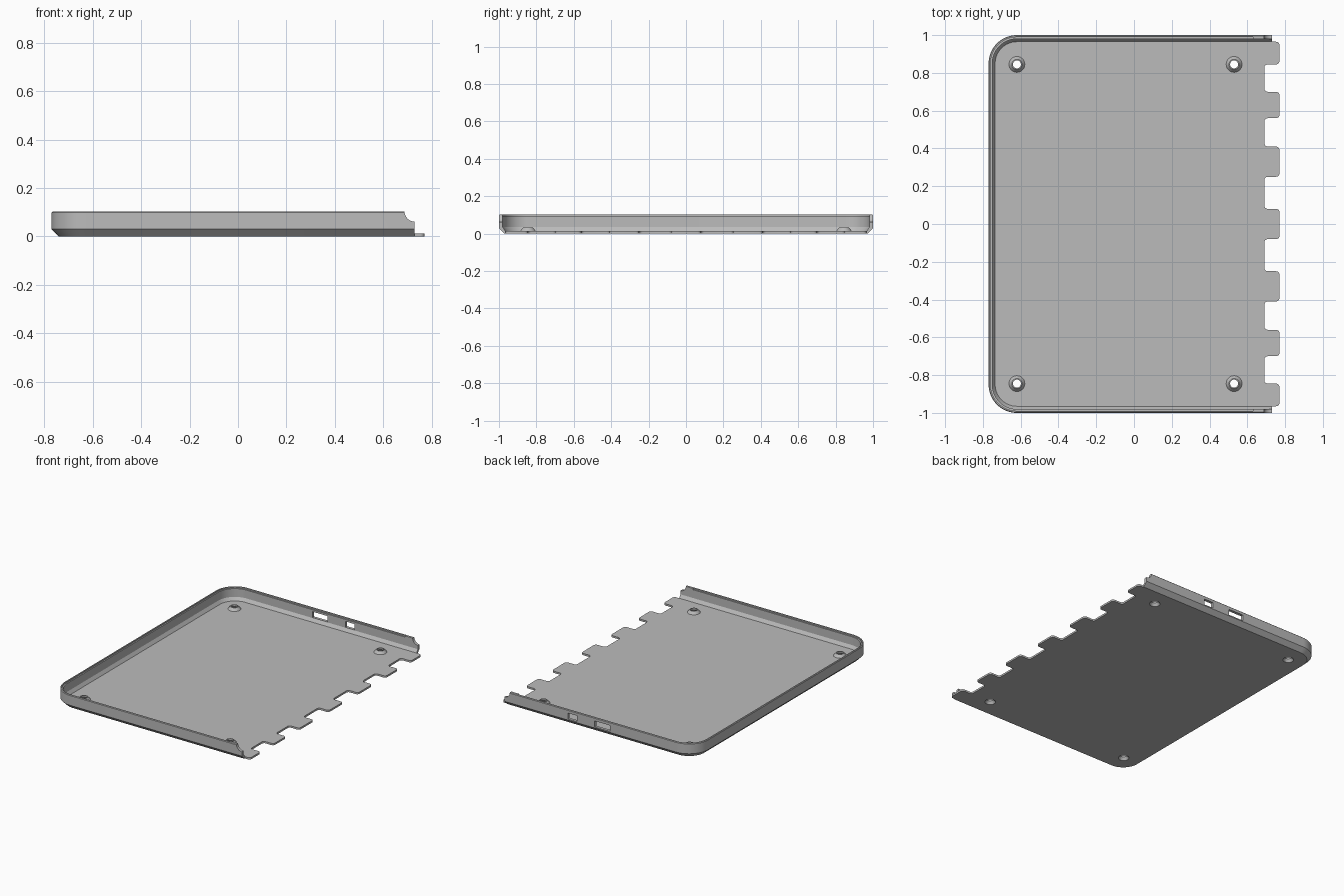
import bpy, bmesh, math
from mathutils import Vector

old = bpy.data.objects.get("Cube")
if old:
    bpy.data.objects.remove(old, do_unlink=True)

grey = bpy.data.materials.new("plain grey")
grey.use_nodes = True
GREY = (0.5, 0.5, 0.5, 1)
grey.diffuse_color = GREY
grey.node_tree.nodes["Principled BSDF"].inputs["Base Color"].default_value = GREY

LEFT, END, RADIUS, INSET, FLOOR = -0.77, 0.73, 0.15, 0.035, 0.013


def finish(name, bm):
    bmesh.ops.recalc_face_normals(bm, faces=bm.faces[:])
    mesh = bpy.data.meshes.new(name)
    bm.to_mesh(mesh)
    bm.free()
    mesh.materials.append(grey)
    obj = bpy.data.objects.new(name, mesh)
    bpy.context.collection.objects.link(obj)
    return obj


def smooth(obj):
    bpy.ops.object.select_all(action='DESELECT')
    obj.select_set(True)
    bpy.context.view_layer.objects.active = obj
    bpy.ops.object.shade_smooth_by_angle(angle=math.radians(30))


def cut(obj, cutter):
    mod = obj.modifiers.new("cut", 'BOOLEAN')
    mod.operation, mod.solver, mod.object = 'DIFFERENCE', 'EXACT', cutter
    bpy.context.view_layer.objects.active = obj
    bpy.ops.object.modifier_apply(modifier=mod.name)
    bpy.data.objects.remove(cutter, do_unlink=True)


def box(name, x0, x1, y0, y1, z0, z1):
    bm = bmesh.new()
    bmesh.ops.create_cube(bm, size=1)
    for v in bm.verts:
        v.co = ((x0 + x1) / 2 + v.co.x * (x1 - x0),
                (y0 + y1) / 2 + v.co.y * (y1 - y0),
                (z0 + z1) / 2 + v.co.z * (z1 - z0))
    return finish(name, bm)


def cylinder(name, x, y, z, r, length, axis):
    bm = bmesh.new()
    bmesh.ops.create_cone(bm, cap_ends=True, segments=32, radius1=r, radius2=r, depth=length)
    for v in bm.verts:
        p = v.co.copy()
        v.co = Vector((x, y, z)) + (Vector((p.x, p.z, p.y)) if axis == 'Y' else p)
    return finish(name, bm)


def fillet(corner, before, after, r, steps):
    """Round one right-angled corner of an outline."""
    c = Vector(corner)
    a = (Vector(before) - c).normalized() * r
    b = (Vector(after) - c).normalized() * r
    return [c + a * (1 - math.sin(t)) + b * (1 - math.cos(t))
            for t in (math.pi / 2 * i / steps for i in range(steps + 1))]


# Floor plate with a row of joint tabs along the open edge
TAB_IN, TAB_OUT, EDGE = 0.69, 0.77, 1 - INSET
corners = [(LEFT + INSET, EDGE, 'big'), (LEFT + INSET, -EDGE, 'big')]
tabs = [(-0.965, -0.845), (-0.70, -0.56), (-0.41, -0.25), (-0.08, 0.08),
        (0.25, 0.41), (0.56, 0.70), (0.845, 0.965)]
for y0, y1 in tabs:
    if y0 > -EDGE:
        corners.append((TAB_IN, y0, 'small'))
    corners += [(TAB_OUT, y0, 'small'), (TAB_OUT, y1, 'small')]
    if y1 < EDGE:
        corners.append((TAB_IN, y1, 'small'))
outline = []
for i, (x, y, kind) in enumerate(corners):
    r, steps = (RADIUS - INSET, 16) if kind == 'big' else (0.018, 5)
    outline += fillet((x, y), corners[i - 1][:2], corners[(i + 1) % len(corners)][:2], r, steps)
bm = bmesh.new()
face = bm.faces.new([bm.verts.new((p.x, p.y, 0)) for p in outline])
top = bmesh.ops.extrude_face_region(bm, geom=[face])
for v in top["geom"]:
    if isinstance(v, bmesh.types.BMVert):
        v.co.z = FLOOR
floor = finish("floor_plate", bm)

# Screw bosses: hollow cones standing on the floor, countersunk from below
section = [(0.035, 0), (0.021, 0.02), (0.021, 0.032), (0.027, 0.032), (0.042, FLOOR), (0.042, 0)]
for side, y in (("front", -0.845), ("back", 0.845)):
    for end, x in (("right", -0.62), ("left", 0.53)):
        cut(floor, cylinder("hole_cutter", x, y, 0, 0.0415, 0.1, 'Z'))
        bm = bmesh.new()
        rings = []
        for i in range(32):
            a = math.tau * i / 32
            rings.append([bm.verts.new((x + r * math.cos(a), y + r * math.sin(a), z))
                          for r, z in section])
        for i in range(32):
            p, q = rings[i - 1], rings[i]
            for j in range(len(section)):
                bm.faces.new((p[j - 1], q[j - 1], q[j], p[j]))
        smooth(finish(f"screw_boss_{side}_{end}", bm))
smooth(floor)

# Wall: one section (inset, height) swept round three sides
section = [(INSET, 0), (0.03, 0), (0, 0.03), (0, 0.099), (0.004, 0.103), (0.011, 0.103),
           (0.011, 0.094), (0.02, 0.094), (0.02, 0.035), (INSET, FLOOR)]
STEPS = 16
bm = bmesh.new()
rings = []


def add_ring(point):
    rings.append([bm.verts.new((*point(d), z)) for d, z in section])


add_ring(lambda d: (END, d - 1))
for side, start in ((-1, -90), (1, -180)):
    for i in range(STEPS + 1):
        a = math.radians(start - 90 * i / STEPS)
        add_ring(lambda d: (LEFT + RADIUS + (RADIUS - d) * math.cos(a),
                            side * (1 - RADIUS) + (RADIUS - d) * math.sin(a)))
add_ring(lambda d: (END, 1 - d))
for p, q in zip(rings, rings[1:]):
    for j in range(len(section)):
        bm.faces.new((p[j - 1], q[j - 1], q[j], p[j]))
bm.faces.new(rings[0])
bm.faces.new(rings[-1])
wall = finish("side_wall", bm)

# Rounded notches at the wall ends and two ports through the back wall
cut(wall, cylinder("notch_cutter", END, 0, 0.103, 0.042, 2.2, 'Y'))
for x0, x1 in ((-0.10, 0.02), (0.16, 0.23)):
    cut(wall, box("port_cutter", x0, x1, 0.9, 1.1, 0.038, 0.08))
smooth(wall)

# Solid lip ends that close the rim step
for side, y0, y1 in (("front", -0.989, -0.98), ("back", 0.98, 0.989)):
    box(f"lip_end_{side}", 0.63, 0.688, y0, y1, 0.094, 0.103)
